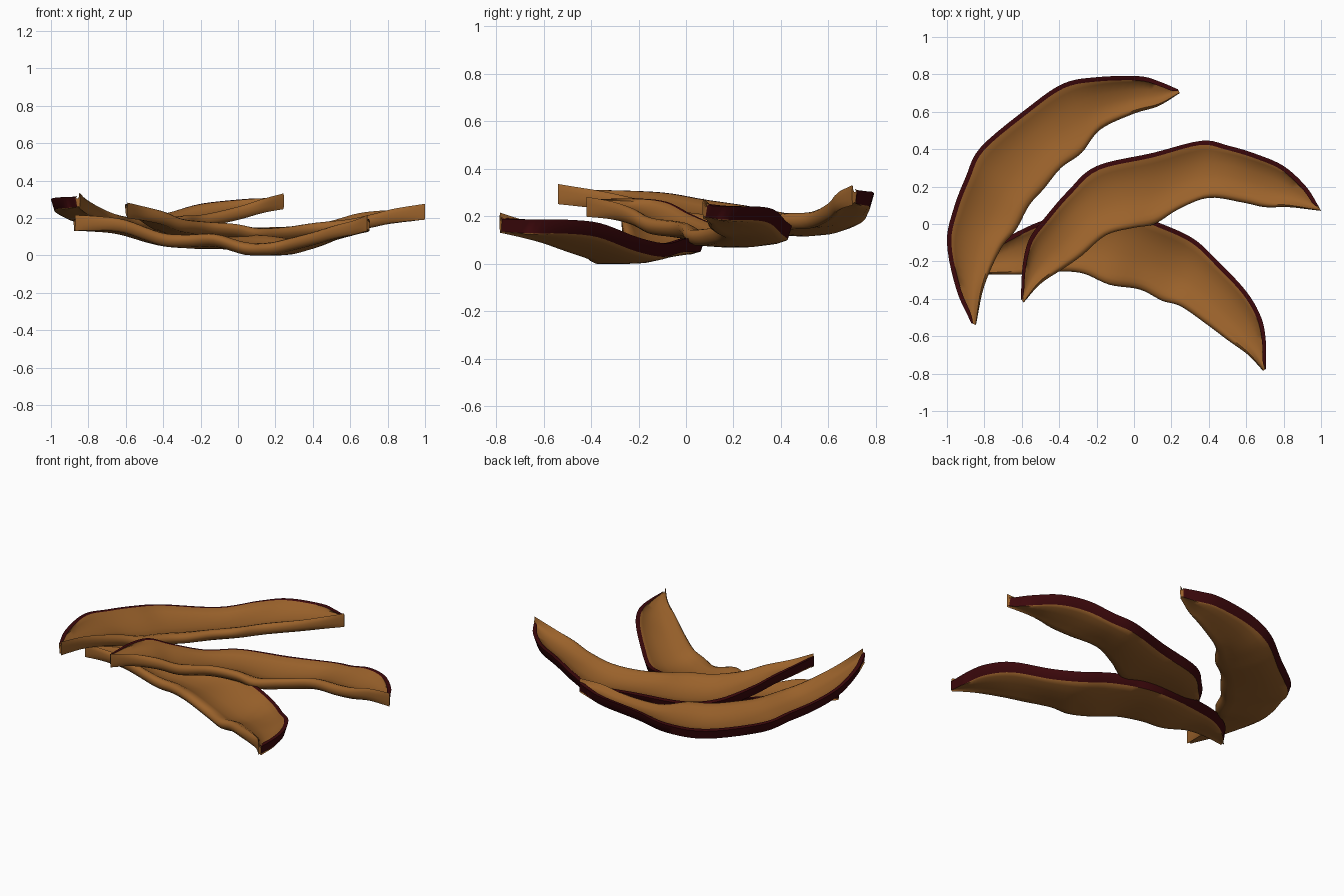
import bpy, bmesh, math
from mathutils import Vector


def material(name, rgb):
    m = bpy.data.materials.new(name)
    m.diffuse_color = (*rgb, 1)
    return m


FLESH = material("dried flesh brown", (0.325, 0.122, 0.024))
SKIN = material("dark red skin", (0.046, 0.0025, 0.0035))

# Cross-section: (position from outer to inner edge, height in half thicknesses)
# first three points are the skin band, then underside, rounded inner lip, top face
PROFILE = [(0, .95), (0, .85), (0, -1), (.15, -.95), (.35, -.8), (.6, -.7), (.78, -.8), (.9, -.95),
           (.96, -.75), (1, -.27), (1, .27), (.965, .72), (.91, .95), (.84, .85), (.74, .5),
           (.55, .4), (.35, .45), (.15, .7)]
INSET = {0: 0.024, 2: 0.018}      # skin wraps over the top rim and slightly under


def spline(pts, t):
    """Catmull-Rom point at parameter t (0..n-1)."""
    i = min(int(t), len(pts) - 2)
    f = t - i
    b, c = pts[i], pts[i + 1]
    a = pts[i - 1] if i > 0 else b * 2 - c
    d = pts[i + 2] if i + 2 < len(pts) else c * 2 - b
    return 0.5 * (2 * b + (c - a) * f + (2 * a - 5 * b + 4 * c - d) * f * f
                  + (3 * b - a - 3 * c + d) * f ** 3)


def fruit_slice(name, rows, per=5):
    outer = [Vector(r[:3]) for r in rows]
    inner = [Vector(r[3:]) for r in rows]
    steps = (len(rows) - 1) * per
    bm = bmesh.new()
    rings = []
    for s in range(steps + 1):
        t = s / per
        o, i = spline(outer, t), spline(inner, t)
        across = i - o
        width = across.length
        tip = 0.01 * abs(2 * s / steps - 1) ** 4            # taller lips at the tips
        ring = []
        for k, (u, v) in enumerate(PROFILE):
            p = o + across * u
            p += across.normalized() * min(INSET.get(k, 0), 0.4 * width)
            half = 0.03 + (0.006 + tip) * u
            p.z += v * half - 0.075 * min(width, 0.38) * math.sin(math.pi * u)
            p.z = max(p.z, 0)
            ring.append(bm.verts.new(p))
        rings.append(ring)
    n = len(PROFILE)
    for a, b in zip(rings, rings[1:]):
        for k in range(n):
            j = (k + 1) % n
            f = bm.faces.new((a[k], a[j], b[j], b[k]))
            f.material_index = 1 if k < 2 else 0
    bm.faces.new(rings[0])
    bm.faces.new(rings[-1][::-1])
    bmesh.ops.recalc_face_normals(bm, faces=bm.faces)
    me = bpy.data.meshes.new(name)
    bm.to_mesh(me)
    bm.free()
    me.materials.append(FLESH)
    me.materials.append(SKIN)
    ob = bpy.data.objects.new(name, me)
    bpy.context.collection.objects.link(ob)
    bpy.ops.object.select_all(action='DESELECT')
    ob.select_set(True)
    bpy.context.view_layer.objects.active = ob
    bpy.ops.object.shade_smooth_by_angle(angle=math.radians(55))


# Each row: outer edge x, y, z then inner edge x, y, z
fruit_slice("back_slice", [
    (-.87, -.53, .285, -.845, -.54, .295),
    (-.95, -.35, .285, -.80, -.33, .265),
    (-1, -.10, .275, -.71, -.13, .22),
    (-.965, .08, .245, -.63, -.03, .19),
    (-.90, .25, .22, -.56, .10, .175),
    (-.82, .41, .19, -.48, .19, .17),
    (-.57, .62, .16, -.39, .30, .175),
    (-.38, .75, .20, -.28, .38, .185),
    (-.20, .785, .25, -.18, .505, .185),
    (.03, .79, .275, 0, .59, .225),
    (.14, .76, .28, .13, .63, .265),
    (.235, .72, .285, .245, .70, .29)])

fruit_slice("middle_slice", [
    (-.605, -.40, .245, -.59, -.42, .24),
    (-.595, -.22, .25, -.50, -.32, .225),
    (-.56, -.08, .235, -.38, -.24, .20),
    (-.48, .03, .18, -.28, -.17, .165),
    (-.35, .18, .12, -.15, -.06, .155),
    (-.20, .31, .115, 0, -.02, .145),
    (.10, .38, .12, .11, 0, .12),
    (.36, .445, .13, .24, .08, .125),
    (.50, .42, .155, .40, .14, .145),
    (.65, .375, .20, .58, .115, .16),
    (.80, .31, .215, .70, .09, .185),
    (.92, .20, .215, .83, .09, .215),
    (.99, .09, .22, 1, .07, .235)])

fruit_slice("front_slice", [
    (-.88, -.25, .16, -.87, -.27, .175),
    (-.80, -.15, .16, -.75, -.27, .175),
    (-.66, -.06, .15, -.60, -.27, .16),
    (-.47, .025, .11, -.40, -.255, .09),
    (-.25, .075, .085, -.27, -.265, .085),
    (-.05, .07, .08, -.13, -.325, .09),
    (.15, 0, .08, .03, -.35, .04),
    (.32, -.08, .06, .15, -.41, .04),
    (.45, -.20, .085, .25, -.44, .06),
    (.60, -.36, .145, .38, -.53, .09),
    (.68, -.50, .16, .50, -.62, .125),
    (.705, -.63, .16, .61, -.70, .15),
    (.705, -.775, .16, .69, -.785, .175)])
